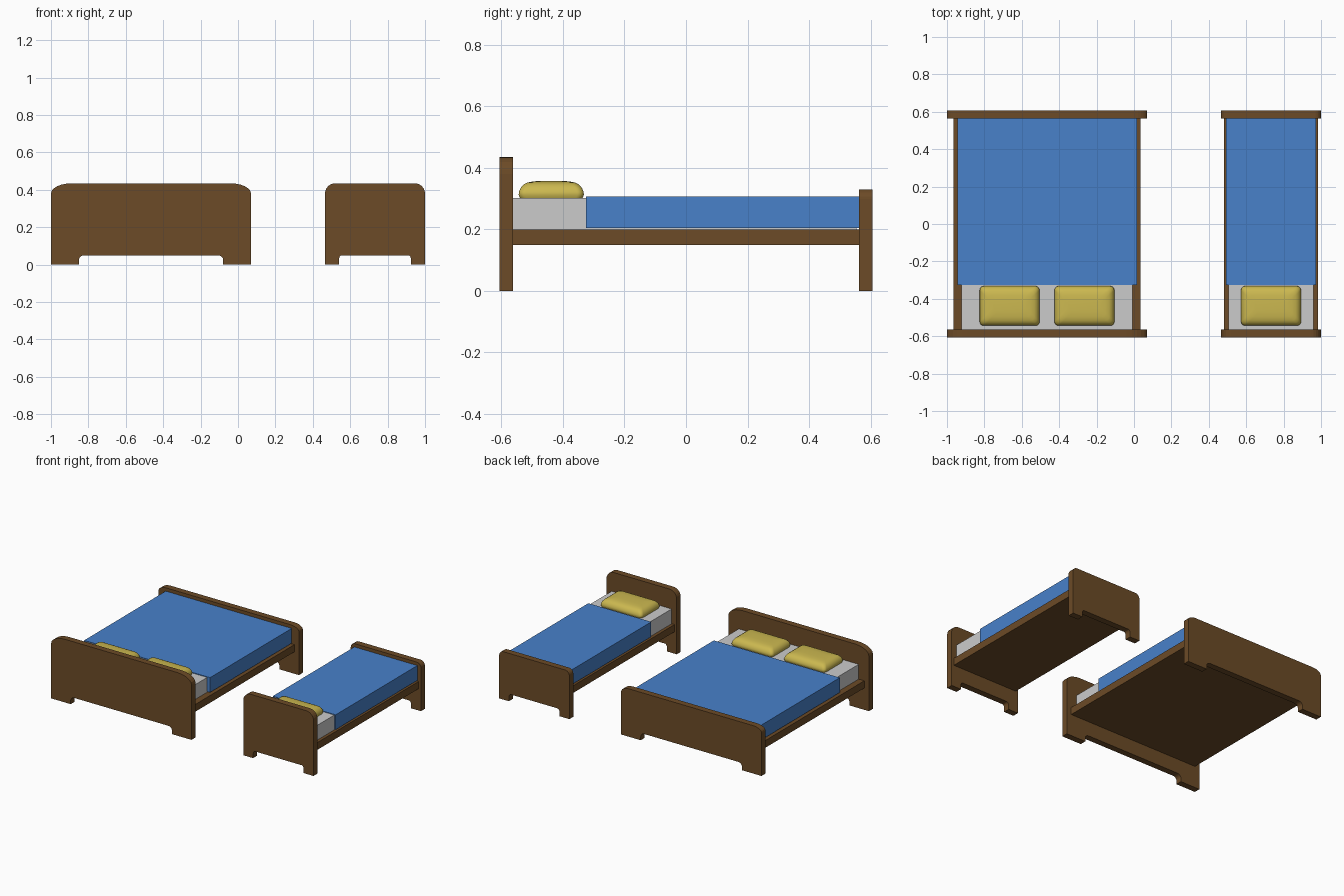
import bpy, bmesh
from math import sin, cos, pi

if "Cube" in bpy.data.objects:
    bpy.data.objects.remove(bpy.data.objects["Cube"])


def material(name, rgb):
    m = bpy.data.materials.new(name)
    m.diffuse_color = (*rgb, 1)
    m.use_nodes = True
    m.node_tree.nodes["Principled BSDF"].inputs["Base Color"].default_value = m.diffuse_color
    return m


WOOD = material("wood", (0.15, 0.07, 0.02))
BLUE = material("blue_cloth", (0.065, 0.22, 0.59))
YELLOW = material("yellow_cloth", (0.60, 0.48, 0.08))


def finish(bm, name, mat=None, smooth=0):
    bmesh.ops.recalc_face_normals(bm, faces=bm.faces)
    me = bpy.data.meshes.new(name)
    bm.to_mesh(me)
    bm.free()
    ob = bpy.data.objects.new(name, me)
    bpy.context.collection.objects.link(ob)
    if mat:
        me.materials.append(mat)
    if smooth:
        bpy.ops.object.select_all(action='DESELECT')
        ob.select_set(True)
        bpy.context.view_layer.objects.active = ob
        bpy.ops.object.shade_smooth_by_angle(angle=smooth)
    return ob


def extrude_xz(name, pts, y0, y1, mat):
    """Extrude an outline in the xz plane along y."""
    bm = bmesh.new()
    face = bm.faces.new([bm.verts.new((x, y0, z)) for x, z in pts])
    new = bmesh.ops.extrude_face_region(bm, geom=[face])["geom"]
    bmesh.ops.translate(bm, vec=(0, y1 - y0, 0),
                        verts=[v for v in new if isinstance(v, bmesh.types.BMVert)])
    return finish(bm, name, mat)


def box(name, x0, x1, y0, y1, z0, z1, mat=None):
    return extrude_xz(name, [(x0, z0), (x1, z0), (x1, z1), (x0, z1)], y0, y1, mat)


def arc(cx, cz, rx, rz, a0, a1, n=6):
    return [(cx + rx * cos(a0 + (a1 - a0) * i / n),
             cz + rz * sin(a0 + (a1 - a0) * i / n)) for i in range(n + 1)]


def end_board(name, cx, s, height, r, y0, y1):
    """Board with rounded top corners and a cut-out between two feet."""
    w = 0.2675
    half = arc(0.178, 0.025, 0.015, 0.025, pi / 2, 0)       # cut-out corner
    half += [(0.193, 0), (w, 0)]                            # foot
    half += arc(w - r, height - r, r, r, 0, pi / 2)         # top corner
    pts = half + [(-x, z) for x, z in reversed(half)]
    extrude_xz(name, [(cx + x * s, z) for x, z in pts], y0, y1, WOOD)


def pillow(name, cx, cy):
    """Stacked rounded rectangles: (height, inset)."""
    levels = [(0.302, 0.004), (0.312, 0), (0.322, 0.001), (0.334, 0.006),
              (0.345, 0.015), (0.352, 0.028), (0.356, 0.048), (0.358, 0.075)]
    bm = bmesh.new()
    rings = []
    for z, d in levels:
        hx, hy, r = 0.16 - d, 0.106 - d, 0.022
        ring = []
        for k, (sx, sy) in enumerate([(1, 1), (-1, 1), (-1, -1), (1, -1)]):
            ring += arc(cx + sx * (hx - r), cy + sy * (hy - r), r, r,
                        k * pi / 2, (k + 1) * pi / 2, 5)
        rings.append([bm.verts.new((x, y, z)) for x, y in ring])
    n = len(rings[0])
    for a, b in zip(rings, rings[1:]):
        for i in range(n):
            bm.faces.new((a[i], a[(i + 1) % n], b[(i + 1) % n], b[i]))
    bm.faces.new(rings[0])
    bm.faces.new(rings[-1])
    finish(bm, name, YELLOW, 0.8)


def bed(prefix, cx, s, pillow_offsets):
    # wooden frame
    end_board(prefix + "_headboard", cx, s, 0.435, 0.055, -0.606, -0.563)
    end_board(prefix + "_footboard", cx, s, 0.33, 0.032, 0.563, 0.606)
    box(prefix + "_base", cx - 0.25 * s, cx + 0.25 * s, -0.563, 0.563, 0.15, 0.20, WOOD)
    # mattress
    m = 0.2285 * s
    box(prefix + "_mattress", cx - m, cx + m, -0.563, 0.555, 0.20, 0.302)
    # blanket draped over the top and both sides
    o, i = 0.24 * s, m + 0.001
    pts = [(-o, 0.205), (-o, 0.307), (o, 0.307), (o, 0.205),
           (i, 0.205), (i, 0.3025), (-i, 0.3025), (-i, 0.205)]
    extrude_xz(prefix + "_blanket", [(cx + x, z) for x, z in pts], -0.325, 0.563, BLUE)
    # pillows
    for k, dx in enumerate(pillow_offsets):
        pillow(f"{prefix}_pillow_{k + 1}", cx + dx, -0.438)


bed("double_bed", -0.465, 2, (-0.2, 0.2))
bed("single_bed", 0.7325, 1, (0,))
